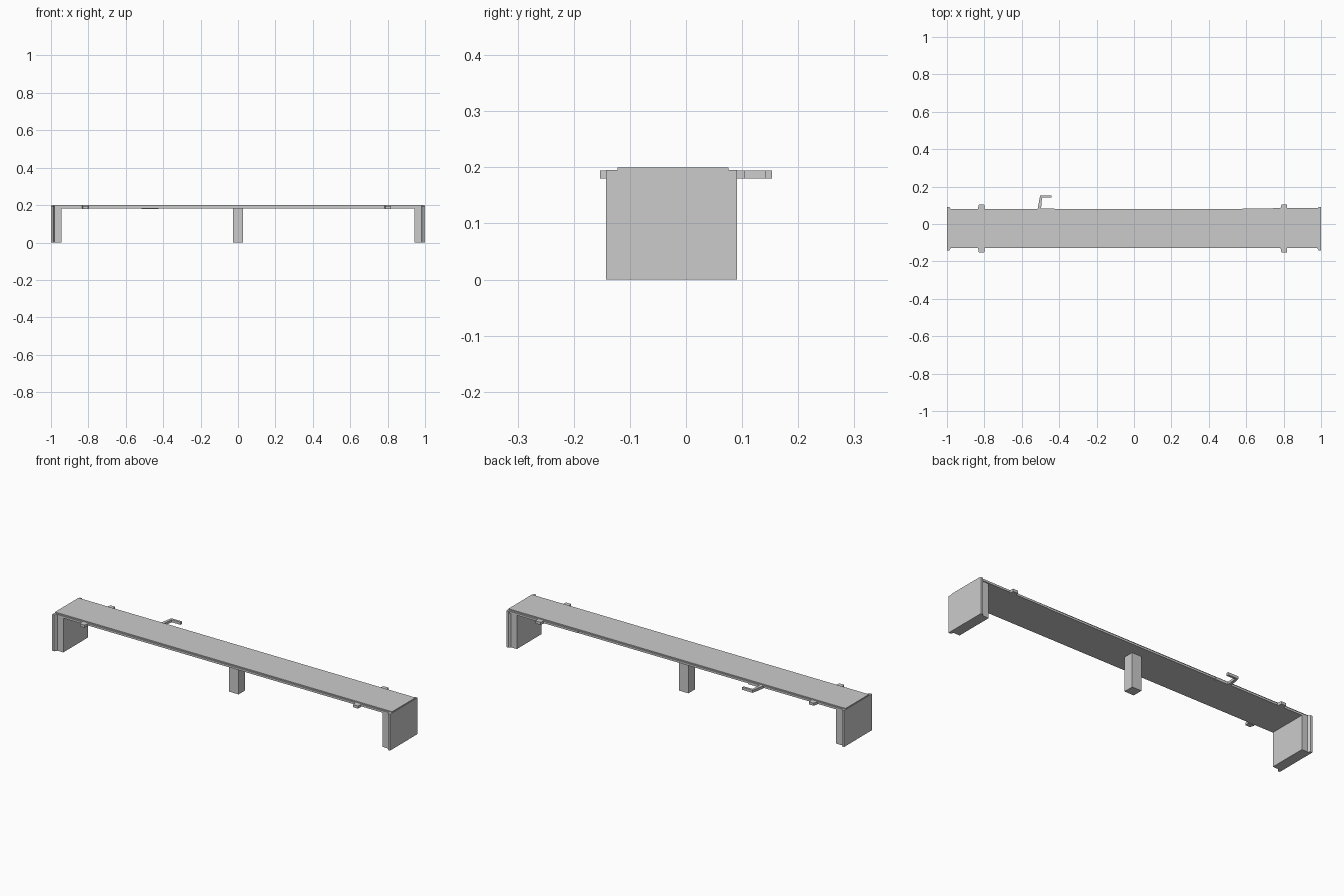
import bpy, bmesh

if "Cube" in bpy.data.objects:
    bpy.data.objects.remove(bpy.data.objects["Cube"])


def prism(name, outline, z0, z1):
    """Extrude a plan outline (x, y) from z0 to z1."""
    bm = bmesh.new()
    face = bm.faces.new([bm.verts.new((x, y, z0)) for x, y in outline])
    ext = bmesh.ops.extrude_face_region(bm, geom=[face])
    top = [g for g in ext["geom"] if isinstance(g, bmesh.types.BMVert)]
    bmesh.ops.translate(bm, verts=top, vec=(0, 0, z1 - z0))
    bmesh.ops.recalc_face_normals(bm, faces=bm.faces)
    mesh = bpy.data.meshes.new(name)
    bm.to_mesh(mesh)
    bm.free()
    obj = bpy.data.objects.new(name, mesh)
    bpy.context.collection.objects.link(obj)
    return obj


def box(name, x0, x1, y0, y1, z0, z1):
    return prism(name, [(x0, y0), (x1, y0), (x1, y1), (x0, y1)], z0, z1)


FRONT, BACK = -0.128, 0.081

# Long top: a stepped pair of boards
box("top_rail", -0.985, 0.985, FRONT, BACK, 0.183, 0.194)
box("top_board", -0.998, 0.998, -0.122, 0.076, 0.194, 0.2)

# Slightly deeper back edge on the right
prism("back_edge_strip", [(0.58, BACK), (0.985, BACK), (0.985, 0.086), (0.58, 0.083)],
      0.183, 0.194)

# Each end: a solid leg with a wider flared outer panel
panel = [(0.98, FRONT), (0.988, -0.143), (1, -0.143),
         (1, 0.091), (0.988, 0.091), (0.98, BACK)]
for side, s in (("left", -1), ("right", 1)):
    box(side + "_leg", s * 0.945, s * 0.98, FRONT, BACK, 0, 0.183)
    prism(side + "_end_panel", [(s * x, y) for x, y in panel], 0, 0.195)

# Centre support
box("centre_leg", -0.028, 0.028, -0.035, 0.02, 0, 0.183)

# Edge clips, front and back
for side, x in (("left", -0.815), ("right", 0.803)):
    for edge, y0, y1 in (("front", FRONT, -0.153), ("back", BACK, 0.105)):
        prism(f"{side}_{edge}_clip",
              [(x - 0.02, y0), (x + 0.016, y0), (x + 0.014, y1), (x - 0.014, y1)],
              0.18, 0.194)

# Bent hook on the back edge
prism("hook", [(-0.515, BACK), (-0.502, 0.153), (-0.44, 0.153), (-0.44, 0.141),
               (-0.492, 0.141), (-0.497, BACK)], 0.18, 0.194)
box("hook_foot", -0.515, -0.425, 0.072, 0.083, 0.18, 0.194)
